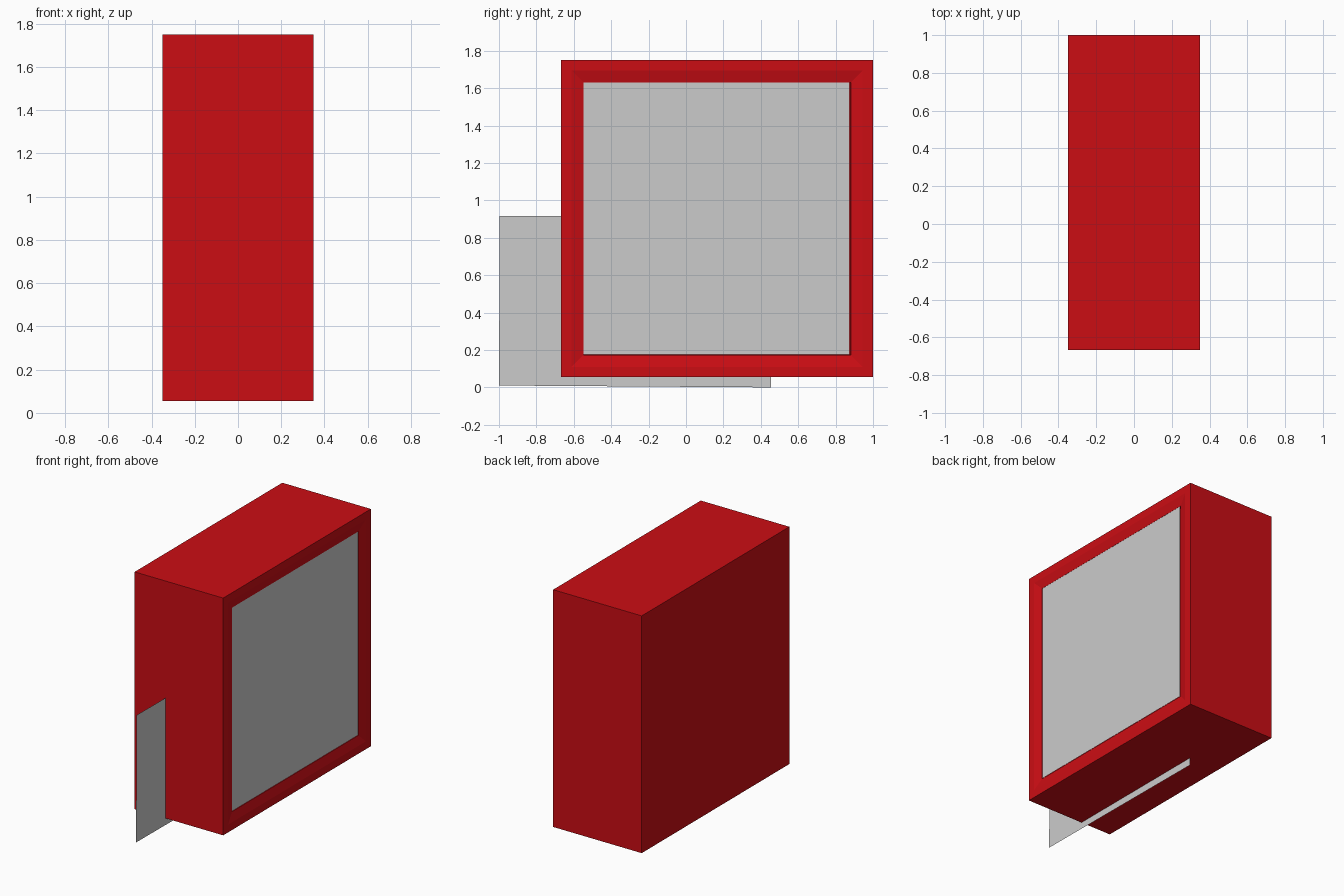
import bpy, bmesh
from mathutils import Vector

if "Cube" in bpy.data.objects:
    bpy.data.objects.remove(bpy.data.objects["Cube"])

red = bpy.data.materials.new("red_paint")
red.diffuse_color = (0.6, 0.004, 0.007, 1)
red.use_nodes = True
red.node_tree.nodes["Principled BSDF"].inputs["Base Color"].default_value = red.diffuse_color


def finish(name, bm, mat=None):
    me = bpy.data.meshes.new(name)
    bm.to_mesh(me)
    bm.free()
    ob = bpy.data.objects.new(name, me)
    bpy.context.collection.objects.link(ob)
    if mat:
        me.materials.append(mat)
    return ob


def sheet(name, x, corners):
    # flat sheet facing +x
    bm = bmesh.new()
    bm.faces.new([bm.verts.new((x, y, z)) for y, z in corners])
    finish(name, bm)


# Cabinet: box with a sloped, recessed frame on the +x side
lo, hi = Vector((-0.35, -0.667, 0.055)), Vector((0.35, 1.0, 1.75))
bm = bmesh.new()
bmesh.ops.create_cube(bm, size=1)
for v in bm.verts:
    v.co = Vector([(lo[i] + hi[i]) / 2 + v.co[i] * (hi[i] - lo[i]) for i in range(3)])
bm.normal_update()
face = max(bm.faces, key=lambda f: f.calc_center_median().x)
for width, x in ((0.055, 0.35), (0.064, 0.335), (0.001, 0.315)):
    bmesh.ops.inset_region(bm, faces=[face], thickness=width, use_even_offset=True)
    for v in face.verts:
        v.co.x = x
    bm.normal_update()
finish("cabinet", bm, red)

# Grey panel filling the frame
sheet("front_panel", 0.334,
      [(-0.55, 0.177), (0.875, 0.177), (0.875, 1.632), (-0.55, 1.632)])

# Upright sheet passing through the cabinet, very slightly tilted
sheet("standing_sheet", -0.105,
      [(-1.0, 0.01), (0.454, 0.0), (0.455, 0.908), (-0.996, 0.917)])
